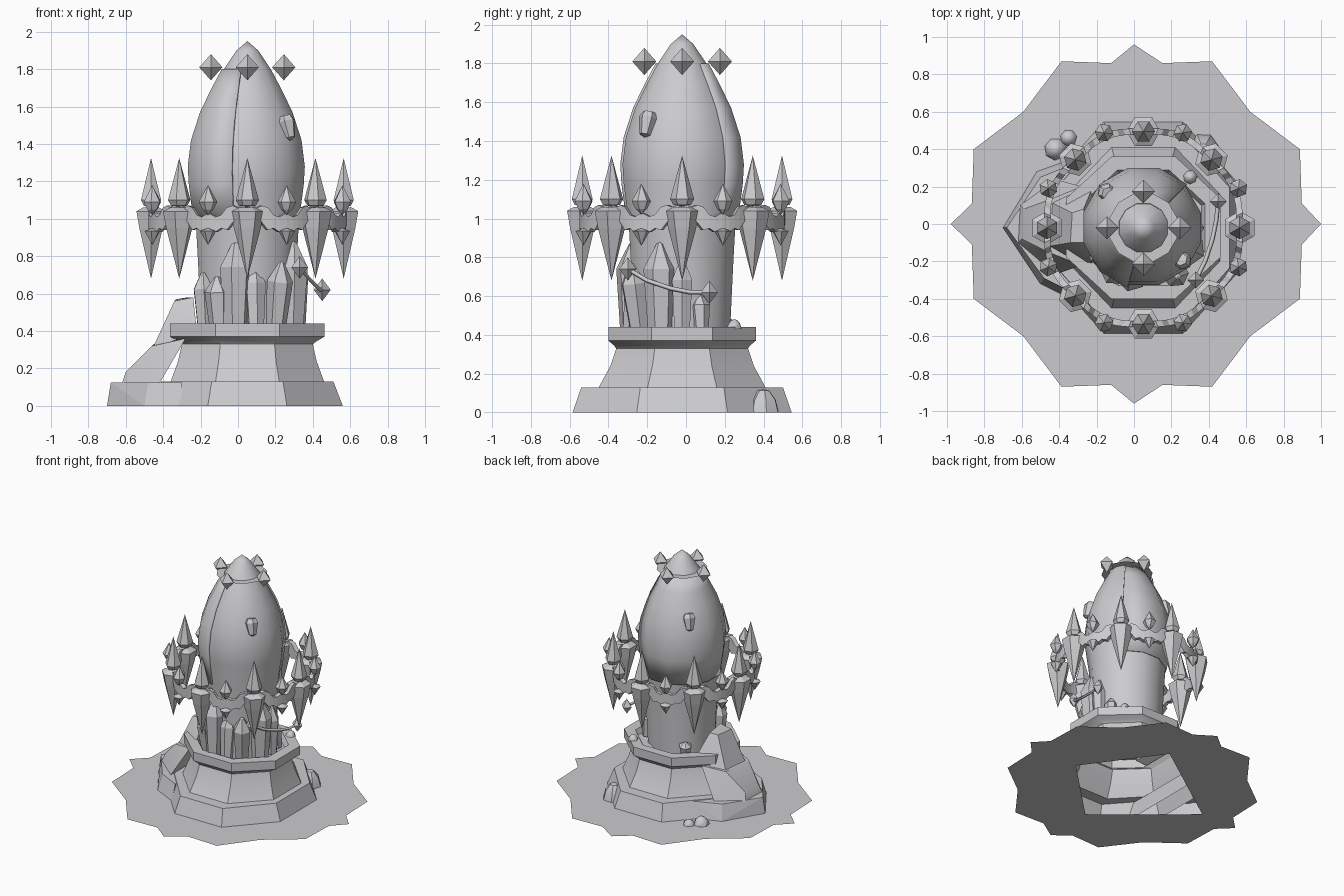
import bpy, bmesh, math
from mathutils import Vector, Matrix

if "Cube" in bpy.data.objects:
    bpy.data.objects.remove(bpy.data.objects["Cube"])

CX, CY = 0.05, -0.02  # tower axis

stone = bpy.data.materials.new("stone_grey")
stone.use_nodes = True
GREY = (0.6, 0.6, 0.62, 1)
stone.diffuse_color = GREY
stone.node_tree.nodes["Principled BSDF"].inputs["Base Color"].default_value = GREY


def finish(name, bm, smooth=None):
    bmesh.ops.recalc_face_normals(bm, faces=bm.faces)
    me = bpy.data.meshes.new(name)
    bm.to_mesh(me)
    bm.free()
    me.materials.append(stone)
    ob = bpy.data.objects.new(name, me)
    bpy.context.collection.objects.link(ob)
    if smooth:
        bpy.ops.object.select_all(action='DESELECT')
        ob.select_set(True)
        bpy.context.view_layer.objects.active = ob
        bpy.ops.object.shade_smooth_by_angle(angle=math.radians(smooth))
    return ob


def lathe(bm, profile, sides, matrix=Matrix(), start=0.0, sweep=360):
    """Revolve (radius_x, radius_y, z) rings; a zero radius makes a tip."""
    full = sweep == 360
    count = sides if full else sides + 1
    rings = []
    for rx, ry, z in profile:
        if rx == 0:
            rings.append([bm.verts.new(matrix @ Vector((0, 0, z)))] * count)
            continue
        ring = []
        for i in range(count):
            a = math.radians(start + sweep * i / sides)
            ring.append(bm.verts.new(matrix @ Vector((rx * math.cos(a), ry * math.sin(a), z))))
        rings.append(ring)
    for low, high in zip(rings, rings[1:]):
        for i in range(sides):
            j = (i + 1) % count
            corners = list(dict.fromkeys((low[i], low[j], high[j], high[i])))
            bm.faces.new(corners)


def even(profile):
    return [(r, r, z) for r, z in profile]


def hull(name, points, smooth=None, open_bottom=False):
    bm = bmesh.new()
    for p in points:
        bm.verts.new(p)
    bmesh.ops.convex_hull(bm, input=bm.verts)
    bm.normal_update()
    if open_bottom:
        low = [f for f in bm.faces if f.normal.z < -0.9]
        bmesh.ops.delete(bm, geom=low, context='FACES')
    return finish(name, bm, smooth)


def at(x, y, z=0.0):
    return Matrix.Translation((x, y, z))


def around(angle, radius):
    """Frame on a circle about the axis, local +x pointing outward."""
    return at(CX, CY) @ Matrix.Rotation(math.radians(angle), 4, 'Z') @ at(radius, 0)


# Ground: jagged star sheet with a four-cornered opening under the plinth
quarter = [(0.96, 0.0), (0.85, 0.11), (0.84, 0.40), (0.58, 0.60), (0.38, 0.87), (0.12, 0.86)]
outline = []
for sx, sy in ((1, 1), (-1, 1), (-1, -1), (1, -1)):
    part = [(sx * x, sy * y) for x, y in quarter] + [(0, sy * 0.96)]
    if sx * sy < 0:
        part.reverse()
    outline += part[:-1]
hole = [(0.52, -0.05), (0.10, 0.53), (-0.66, 0.0), (0.0, -0.56)]
bm = bmesh.new()
edges = []
for loop in ([(x * 1.02 + (0.03 if x > 0 else 0.0), y - 0.0) for x, y in outline], hole):
    vs = [bm.verts.new((max(-1, min(1, x)), y, 0.0)) for x, y in loop]
    edges += [bm.edges.new((vs[i], vs[i - 1])) for i in range(len(vs))]
bmesh.ops.triangle_fill(bm, use_beauty=True, edges=edges)
finish("ground_sheet", bm)

# Pedestal: hollow octagonal plinth, flared waist and collar
k = 1 / math.cos(math.pi / 8)
steps = [(0.51, 0.565, 0), (0.46, 0.52, 0.13), (0.41, 0.43, 0.13), (0.37, 0.37, 0.24),
         (0.35, 0.34, 0.33), (0.37, 0.35, 0.345), (0.413, 0.38, 0.37), (0.413, 0.38, 0.44),
         (0.33, 0.31, 0.44), (0.31, 0.29, 0.40), (0.2, 0.2, 0.40), (0, 0, 0.40)]
bm = bmesh.new()
lathe(bm, [(x * k, y * k, z) for x, y, z in steps], 8, at(CX, CY), 22.5)
finish("pedestal", bm, 30)

# Left side: plinth point and a stair of leaning rocks
hull("plinth_point", [(-0.70, -0.02, 0), (-0.52, 0.28, 0), (-0.5, -0.32, 0), (-0.3, 0.36, 0),
                      (-0.3, -0.42, 0), (-0.68, -0.02, 0.125), (-0.5, 0.25, 0.125),
                      (-0.48, -0.29, 0.125), (-0.3, 0.33, 0.125), (-0.3, -0.38, 0.125)],
     open_bottom=True)
hull("low_rock", [(-0.62, -0.1, 0.12), (-0.61, 0.1, 0.12), (-0.60, -0.08, 0.18),
                  (-0.59, 0.08, 0.18), (-0.46, -0.15, 0.32), (-0.45, 0.13, 0.33),
                  (-0.42, 0.24, 0.12), (-0.42, -0.27, 0.12), (-0.28, 0.2, 0.36), (-0.28, -0.22, 0.36)], 30)
hull("high_rock", [(-0.46, -0.12, 0.30), (-0.45, 0.12, 0.30), (-0.34, -0.1, 0.56),
                   (-0.33, 0.06, 0.57), (-0.27, 0.08, 0.58), (-0.24, -0.1, 0.58),
                   (-0.22, 0.2, 0.40), (-0.22, -0.24, 0.40)], 30)

# Egg-shaped tower with a slightly raised shell over part of it
egg = [(0.255, 0.40), (0.272, 0.75), (0.285, 0.98), (0.312, 1.18), (0.318, 1.28), (0.30, 1.42),
       (0.25, 1.57), (0.19, 1.69), (0.13, 1.80), (0.06, 1.90), (0, 1.95)]
bm = bmesh.new()
lathe(bm, even(egg), 12, at(CX, CY), 15)
finish("tower", bm, 40)
bm = bmesh.new()
lathe(bm, even([(r + 0.012, z) for r, z in egg[2:9]]), 7, at(CX, CY), 45, 210)
shell = finish("raised_shell", bm, 40)
solid = shell.modifiers.new("thickness", 'SOLIDIFY')
solid.thickness = 0.015

# Knobs stuck on the shell
for side, angle in (("front", -40), ("back", 136)):
    bm = bmesh.new()
    m = around(angle, 0.28) @ at(0, 0, 1.49) @ Matrix.Rotation(-0.3, 4, 'Y')
    lathe(bm, even([(0, -0.075), (0.03, -0.06), (0.05, 0.03), (0.035, 0.06), (0, 0.065)]), 6, m)
    finish(side + "_knob", bm, 30)

# Crown: flat halo with four floating diamonds
bm = bmesh.new()
lathe(bm, even([(0.135, 1.80), (0.19, 1.80)]), 12, at(CX, CY), 15)
finish("halo", bm)
for i in range(4):
    bm = bmesh.new()
    lathe(bm, even([(0, -0.07), (0.062, 0), (0, 0.07)]), 4, around(90 * i, 0.195) @ at(0, 0, 1.81))
    finish("crown_diamond", bm)

# Belt: eight large crystals joined by curved links with small crystals
columns = [(0, 1.03, 0.93), (0.04, 1.01, 0.93), (0.07, 1.02, 0.95), (0.10, 1.06, 0.94),
           (0.13, 1.07, 0.98), (0.15, 1.06, 1.00), (0.19, 1.075, 1.03)]
columns = [(-t, a, b) for t, a, b in columns[:0:-1]] + columns
for i in range(8):
    m = around(45 * i, 0.515)
    bm = bmesh.new()
    lathe(bm, even([(0, 1.065), (0.045, 1.07), (0.062, 1.10), (0, 1.325)]), 6, m, 30)
    lathe(bm, even([(0, 0.68), (0.072, 0.95), (0.09, 1.04), (0.05, 1.06), (0, 1.06)]), 6, m, 30)
    finish("belt_crystal", bm)

    m = around(45 * i + 22.5, 0)
    bm = bmesh.new()
    rows = []
    for t, top, bottom in columns:
        out = 0.545 - 1.5 * t * t
        rows.append([bm.verts.new(m @ Vector((r, t, z))) for r, z in
                     ((out, top), (out, bottom), (out - 0.035, bottom), (out - 0.035, top))])
    for a, b in zip(rows, rows[1:]):
        for j in range(4):
            bm.faces.new((a[j], a[j - 1], b[j - 1], b[j]))
    bm.faces.new(rows[0])
    bm.faces.new(rows[-1])
    finish("belt_link", bm)

    bm = bmesh.new()
    m = around(45 * i + 22.5, 0.55)
    lathe(bm, even([(0, 1.02), (0.03, 1.05), (0.05, 1.09), (0, 1.18)]), 6, m)
    lathe(bm, even([(0, 0.86), (0.045, 0.935), (0, 0.95)]), 6, m)
    finish("small_belt_crystal", bm)

# Crystals growing out of the collar: angle, height, radius, outward lean
cluster = [(212, 0.30, 0.06, 0.05), (236, 0.28, 0.07, 0.10), (256, 0.46, 0.085, 0.0),
           (280, 0.34, 0.06, -0.1), (305, 0.36, 0.07, 0.15), (335, 0.46, 0.085, 0.02),
           (0, 0.38, 0.06, 0.0), (22, 0.2, 0.05, -0.1), (130, 0.1, 0.05, 0.2)]
for angle, h, r, lean in cluster:
    bm = bmesh.new()
    m = around(angle, 0.265) @ at(0, 0, 0.41) @ Matrix.Rotation(lean, 4, 'Y')
    lathe(bm, even([(r * 0.75, 0), (r, h * 0.72), (r * 0.2, h), (0, h * 1.02)]), 6, m)
    finish("collar_crystal", bm)

# Curved tendril with a diamond at each end
curve = bpy.data.curves.new("tendril", 'CURVE')
curve.dimensions = '3D'
curve.bevel_depth = 0.012
curve.bevel_resolution = 0
spline = curve.splines.new('POLY')
path = [(0.33, -0.30, 0.74), (0.38, -0.2, 0.68), (0.42, -0.08, 0.64), (0.44, 0.02, 0.62), (0.45, 0.12, 0.62)]
spline.points.add(len(path) - 1)
for point, co in zip(spline.points, path):
    point.co = (*co, 1)
curve.materials.append(stone)
bpy.context.collection.objects.link(bpy.data.objects.new("tendril", curve))
for end in (path[0], path[-1]):
    bm = bmesh.new()
    lathe(bm, even([(0, -0.06), (0.045, 0), (0, 0.06)]), 4, at(*end))
    finish("tendril_diamond", bm)

# Loose rocks around the plinth and on the collar
for x, y, z, r, h in ((0.37, 0.40, 0, 0.085, 0.12), (-0.42, 0.40, 0, 0.06, 0.06),
                      (-0.35, 0.46, 0, 0.045, 0.04), (0.3, 0.25, 0.43, 0.04, 0.05)):
    bm = bmesh.new()
    lathe(bm, even([(r, 0), (r * 0.8, h * 0.55), (r * 0.35, h * 0.95), (0, h)]), 7, at(x, y, z), 10)
    finish("loose_rock", bm, 40)
